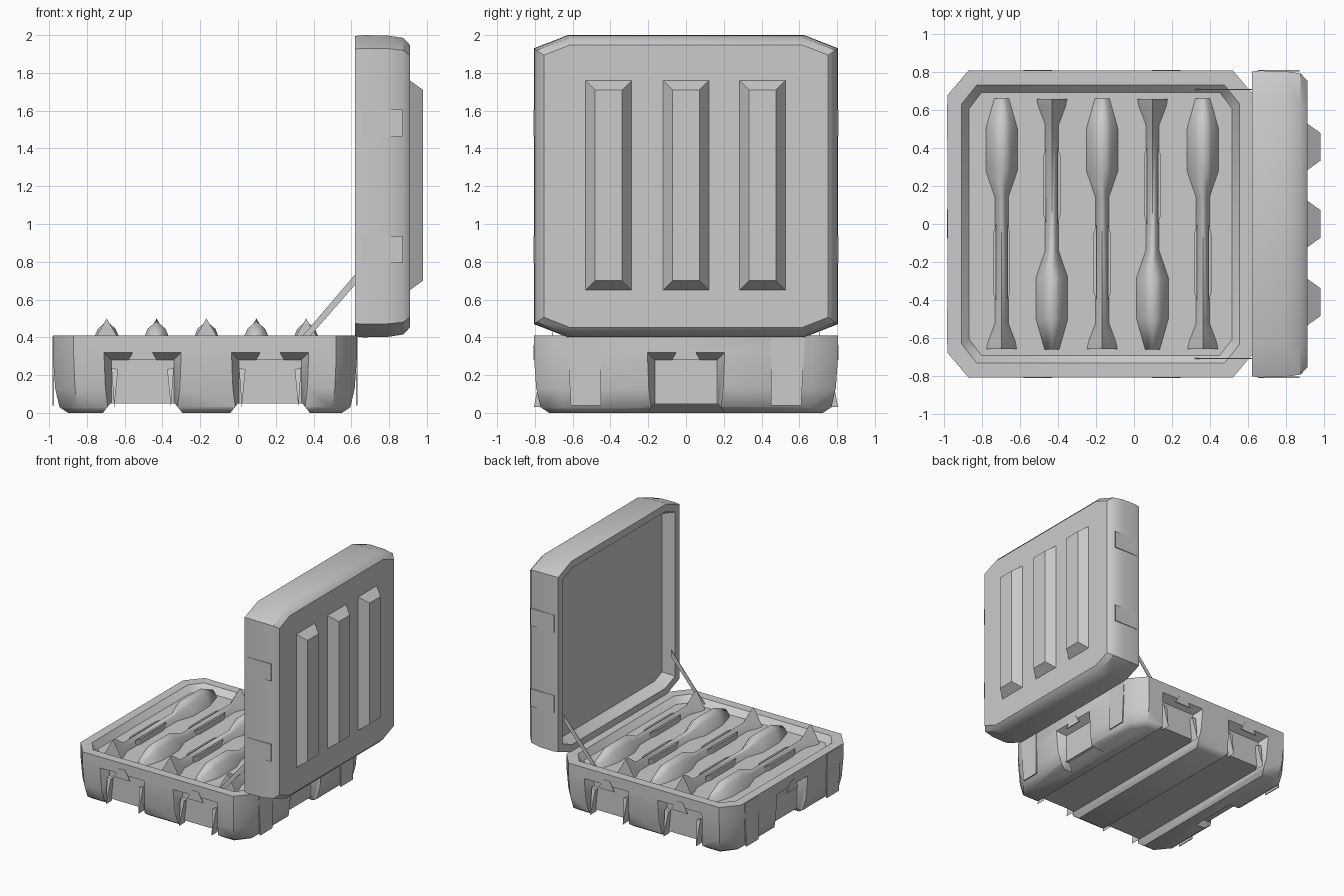
import bpy, bmesh, math
from mathutils import Matrix, Vector

if "Cube" in bpy.data.objects:
    bpy.data.objects.remove(bpy.data.objects["Cube"])

grey = bpy.data.materials.new("plain grey")
grey.use_nodes = True
GREY = (0.6, 0.6, 0.6, 1)
grey.diffuse_color = GREY
grey.node_tree.nodes["Principled BSDF"].inputs["Base Color"].default_value = GREY


def loft(name, rings, smooth=0):
    """Skin a list of equal-length rings and cap both ends."""
    bm = bmesh.new()
    loops = [[bm.verts.new(p) for p in ring] for ring in rings]
    n = len(loops[0])
    for a, b in zip(loops, loops[1:]):
        for i in range(n):
            j = (i + 1) % n
            bm.faces.new((a[i], a[j], b[j], b[i]))
    bm.faces.new(loops[0])
    bm.faces.new(loops[-1])
    bmesh.ops.recalc_face_normals(bm, faces=bm.faces)
    if bm.calc_volume(signed=True) < 0:
        bmesh.ops.reverse_faces(bm, faces=bm.faces)
    mesh = bpy.data.meshes.new(name)
    bm.to_mesh(mesh)
    bm.free()
    mesh.materials.append(grey)
    obj = bpy.data.objects.new(name, mesh)
    bpy.context.collection.objects.link(obj)
    if smooth:
        shade(obj, smooth)
    return obj


def shade(obj, angle):
    bpy.ops.object.select_all(action='DESELECT')
    obj.select_set(True)
    bpy.context.view_layer.objects.active = obj
    bpy.ops.object.shade_smooth_by_angle(angle=math.radians(angle))


def octagon(hx, hy, cx, cy, z):
    """Rectangle with cut corners."""
    return [Vector(p + (z,)) for p in (
        (hx - cx, -hy), (hx, cy - hy), (hx, hy - cy), (hx - cx, hy),
        (cx - hx, hy), (-hx, hy - cy), (-hx, cy - hy), (cx - hx, -hy))]


def rect(hx, hy, z):
    return [Vector((sx * hx, sy * hy, z)) for sx, sy in ((-1, -1), (1, -1), (1, 1), (-1, 1))]


def plate(name, points, depth, frame):
    """Thin flat shape drawn in a local plane, moved by a matrix."""
    return loft(name, [[frame @ Vector((x, y, z)) for x, y in points] for z in (-0.005, depth)])


def cut(body, cutter):
    cutter.hide_render = True
    mod = body.modifiers.new("cut", 'BOOLEAN')
    mod.operation, mod.object, mod.solver = 'DIFFERENCE', cutter, 'MANIFOLD'
    bpy.ops.object.select_all(action='DESELECT')
    body.select_set(True)
    bpy.context.view_layer.objects.active = body
    bpy.ops.object.modifier_apply(modifier=mod.name)
    bpy.data.objects.remove(cutter)


# Lower case: outer shell, rim, sloped inner wall and tray floor
MID = -0.175
shell = [(0.08, 0), (0.035, 0.03), (0.012, 0.13), (0, 0.3), (0, 0.41), (0.075, 0.41), (0.115, 0.36)]
base = loft("lower_case", [[p + Vector((MID, 0, 0)) for p in
            octagon(0.805 - i, 0.805 - i, 0.11 - i * 0.4, 0.13 - i * 0.4, z)] for i, z in shell])


def side_frame(turn, offset):
    """Local x along the side, local y up, local z outwards."""
    spin = Matrix.Rotation(turn, 4, 'Z')
    return (Matrix.Translation((MID, 0, 0)) @ spin @ Matrix.Translation((offset, -0.805, 0))
            @ Matrix.Rotation(math.pi / 2, 4, 'X'))


# Side recesses: two on the long sides, one on each end
frames = []
for turn, offsets in ((0, (-0.33, 0.345)), (math.pi, (-0.345, 0.33)),
                      (math.pi / 2, (0,)), (-math.pi / 2, (0,))):
    for offset in offsets:
        f = side_frame(turn, offset)
        frames.append((f, len(offsets) > 1))
        rings = [[f @ Vector((x, y, z)) for x, y in ((-w, -0.1), (w, -0.1), (w, top), (-w, top))]
                 for w, top, z in ((0.165, 0.28, -0.07), (0.215, 0.33, 0.02))]
        cut(base, loft("recess_cutter", rings))

# Grooves under the case: two full-length, one short at each end
for x in (-0.505, 0.17):
    rings = [[Vector((x + s * w, y, z)) for s, w, z in ((-1, 0.226, -0.02), (1, 0.226, -0.02),
             (1, 0.171, 0.05), (-1, 0.171, 0.05))] for y in (-0.95, 0.95)]
    cut(base, loft("groove_cutter", rings))
for s in (-1, 1):
    rings = [[p + Vector((MID + s * 0.82, 0, 0)) for p in rect(w, h, z)]
             for w, h, z in ((0.2, 0.222, -0.023), (0.13, 0.172, 0.047))]
    cut(base, loft("groove_cutter", rings))
shade(base, 48)

# Catches above each recess and pointed fins inside the long-side ones
for f, long_side in frames:
    plate("catch", [(-0.075, 0.28), (0.075, 0.28), (0.03, 0.36), (-0.03, 0.36)], 0.003, f)
    if long_side:
        for s in (-1, 1):
            fin = [(s * 0.165, 0.24), (s * 0.13, 0.23), (s * 0.15, 0.03)]
            tops = (-0.04, -0.04, 0.0)
            loft("recess_fin", [[f @ Vector((x, y, -0.08)) for x, y in fin],
                                [f @ Vector((x, y, z)) for (x, y), z in zip(fin, tops)]])

# Upright straps on both ends
for turn in (math.pi / 2, -math.pi / 2):
    for s in (-1, 1):
        plate("end_strap", [(s * 0.45, 0.04), (s * 0.61, 0.04), (s * 0.63, 0.405), (s * 0.45, 0.405)],
              0.003, side_frame(turn, 0))

# Lid, standing upright: local x -> y, local y -> z, local z -> x
stand = Matrix.Translation((0.63, 0, 1.2)) @ Matrix(
    ((0, 0, 1, 0), (1, 0, 0, 0), (0, 1, 0, 0), (0, 0, 0, 1)))
lid_shell = [(0.1, 0.085), (0.065, -0.01), (0.005, -0.01), (0, 0.03), (0.002, 0.16),
             (0.015, 0.245), (0.052, 0.28)]
loft("lid", [[stand @ p for p in octagon(0.805 - i, 0.8 - i, 0.18 - i * 0.8, 0.07 - i * 0.3, z)]
             for i, z in lid_shell], 38)

# Three raised ribs on the outside of the lid
for y in (-0.41, 0, 0.405):
    loft("lid_rib", [[stand @ (p + Vector((y, 0.005, 0))) for p in rect(w, h, z)]
                     for w, h, z in ((0.122, 0.555, 0.27), (0.122, 0.555, 0.28), (0.072, 0.505, 0.35))])

# Flat pads on the narrow sides of the lid
for s in (-1, 1):
    for z in (0.865, 1.535):
        loft("lid_side_pad", [[Vector((0.76 + p.x, s * y, z + p.y)) for p in rect(0.11, 0.072, 0)]
                              for y in (0.8, 0.808)])

# Slanted stays holding the lid open
for s in (-1, 1):
    loft("lid_stay", [[Vector((x, s * y, z)) for x, z in
                       ((0.31, 0.37), (0.35, 0.37), (0.63, 0.69), (0.63, 0.745))]
                      for y in (0.703, 0.708)])

# Five darts lying in the tray, alternating direction; (position, half width, height, roundness)
dart = [(0.66, 0.04, 0.06, 0.7), (0.5, 0.085, 0.13, 0.7), (0.28, 0.085, 0.13, 0.7),
        (0.14, 0.037, 0.07, 0.7), (-0.52, 0.037, 0.07, 0.6), (-0.62, 0.075, 0.14, 0.46),
        (-0.655, 0.082, 0.145, 0.46)]
for k in range(5):
    x, d = -0.695 + k * 0.264, 1 if k % 2 == 0 else -1
    loft("dart", [[Vector((x + a * w, d * y, 0.355 + b * h)) for a, b in
                   ((-1, 0), (-0.55, r), (0, 1), (0.55, r), (1, 0))] for y, w, h, r in dart], 86)
    # Slim vanes beside the shaft
    for s in (-1, 1):
        loft("dart_vane", [[Vector((x + s * a, d * y, z)) for y, a in
                            ((0, 0.03), (-0.05, 0.045), (-0.36, 0.045), (-0.4, 0.03))]
                           for z in (0.355, 0.405)])
